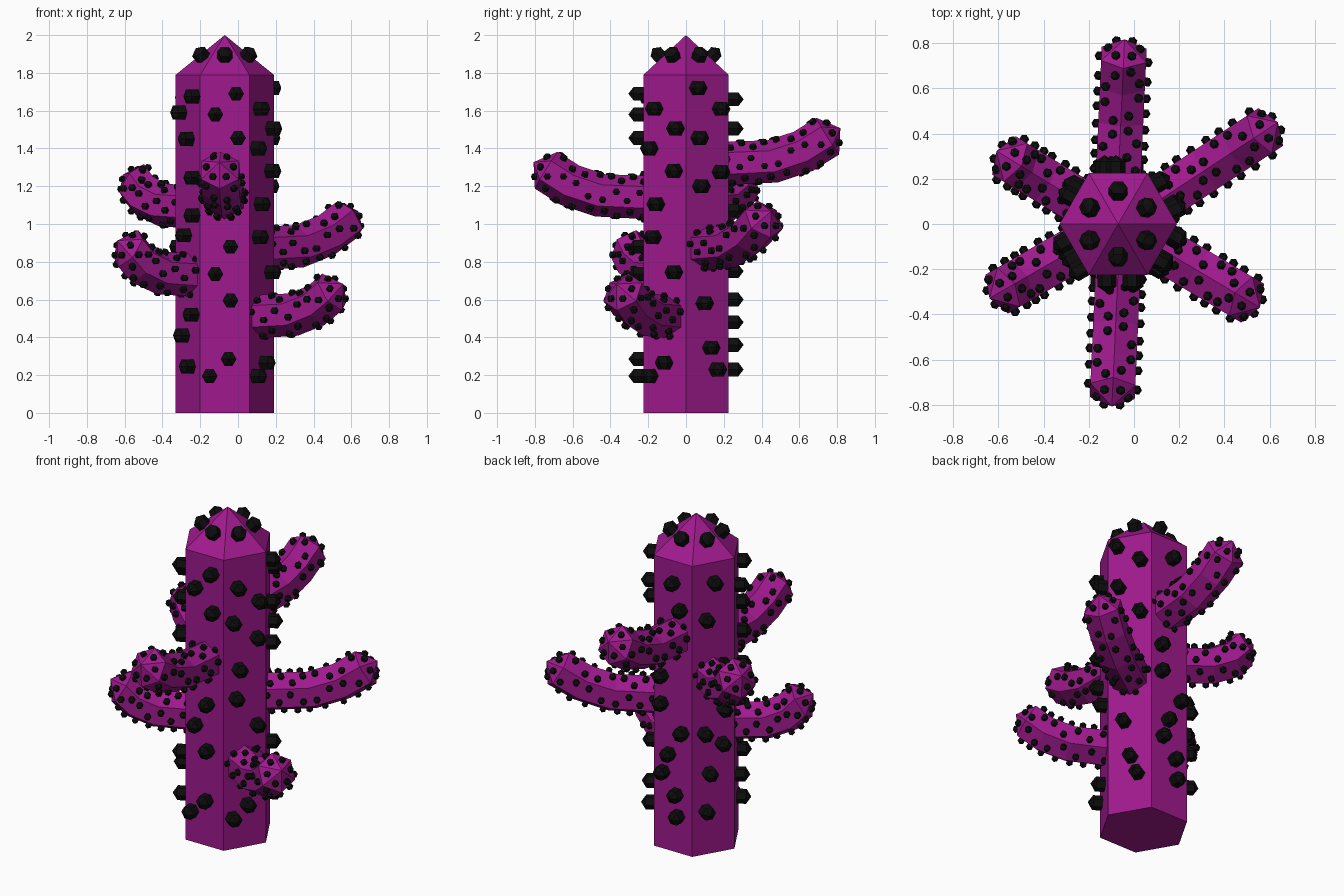
import bpy, bmesh, math
from mathutils import Vector

if "Cube" in bpy.data.objects:
    bpy.data.objects.remove(bpy.data.objects["Cube"])

CENTRE = Vector((-0.07, 0, 0))
UP = Vector((0, 0, 1))
APOTHEM = 0.26 * math.cos(math.pi / 6)


def material(name, rgb):
    m = bpy.data.materials.new(name)
    m.diffuse_color = (*rgb, 1)
    m.use_nodes = True
    m.node_tree.nodes["Principled BSDF"].inputs["Base Color"].default_value = m.diffuse_color
    return m


SKIN = material("magenta_skin", (0.35, 0.01, 0.27))
DARK = material("black_spine", (0.004, 0.004, 0.004))


def finish(bm, name, mat):
    bmesh.ops.recalc_face_normals(bm, faces=bm.faces)
    me = bpy.data.meshes.new(name)
    bm.to_mesh(me)
    bm.free()
    me.materials.append(mat)
    ob = bpy.data.objects.new(name, me)
    bpy.context.collection.objects.link(ob)


def hex_ring(c, u, v, r):
    return [c + r * (u * math.cos(i * math.pi / 3) + v * math.sin(i * math.pi / 3)) for i in range(6)]


def hex_tube(bm, rings, tip):
    """Six-sided tube through the rings, closed flat at the start and pointed at the end."""
    vs = [[bm.verts.new(p) for p in ring] for ring in rings]
    t = bm.verts.new(tip)
    bm.faces.new(vs[0])
    for a, b in zip(vs, vs[1:]):
        for i in range(6):
            j = (i + 1) % 6
            bm.faces.new((a[i], a[j], b[j], b[i]))
    for i in range(6):
        bm.faces.new((vs[-1][i], vs[-1][(i + 1) % 6], t))


def spine(bm, p, n, r, h):
    """Small pointed hexagonal stud standing on a surface."""
    n = n.normalized()
    u = n.cross(UP).normalized()
    v = n.cross(u)
    hex_tube(bm, [hex_ring(p - n * 0.1 * h, u, v, r), hex_ring(p + n * 0.65 * h, u, v, r)], p + n * h)


# Trunk: hexagonal column with a pyramid top
X, Y = Vector((1, 0, 0)), Vector((0, 1, 0))
bm = bmesh.new()
hex_tube(bm, [hex_ring(CENTRE, X, Y, 0.26), hex_ring(CENTRE + UP * 1.79, X, Y, 0.26)], CENTRE + UP * 2)
finish(bm, "trunk", SKIN)

# Trunk spines: (offset across the face, height) for each side
trunk_spines = {
    30: [(-.07, 1.72), (.07, 1.61), (-.06, 1.455), (.07, 1.275), (-.05, 1.2), (-.03, .58), (.01, .345), (.05, .23)],
    90: [(.01, 1.66), (.06, 1.505), (-.07, 1.07), (-.07, .9), (.07, .75), (-.02, .6), (-.06, .48), (.03, .36),
         (.04, .23)],
    150: [(0, 1.67), (-.05, 1.45), (.06, .88), (-.06, .75), (.05, .67), (-.03, .5), (-.05, .27)],
    210: [(.09, 1.675), (-.05, 1.59), (.03, 1.45), (.09, 1.245), (.09, 1.045), (0, .94), (.08, .52), (-.02, .41),
          (.04, .245)],
    270: [(.06, 1.69), (-.05, 1.58), (.07, 1.455), (.03, .88), (-.05, .735), (.03, .595), (.02, .285), (-.08, .195)],
    330: [(-.05, 1.61), (.08, 1.505), (-.08, 1.4), (.07, 1.28), (-.04, 1.105), (-.06, .93), (.07, .745), (.01, .265),
          (-.08, .195)],
}
bm = bmesh.new()
for deg, spots in trunk_spines.items():
    a = math.radians(deg)
    out, side = Vector((math.cos(a), math.sin(a), 0)), Vector((-math.sin(a), math.cos(a), 0))
    for u, z in spots:
        spine(bm, CENTRE + out * APOTHEM + side * u + UP * z, out, 0.042, 0.08)
    # one spine on each facet of the pyramid top
    spine(bm, CENTRE + out * 0.13 + UP * (2 - 0.21 * 0.13 / APOTHEM), out * 0.21 + UP * APOTHEM, 0.042, 0.07)
finish(bm, "trunk_spines", DARK)


def arm(name, deg, tip_deg, z0, reach, rise):
    """Upward-curving arm growing from the trunk side facing deg, with its own spines."""
    a, b = math.radians(deg), math.radians(tip_deg)
    base = CENTRE + 0.2 * Vector((math.cos(a), math.sin(a), 0)) + UP * z0
    end = CENTRE + reach * Vector((math.cos(b), math.sin(b), 0)) + UP * z0
    out = (end - base).normalized()
    side = out.cross(UP)
    d = (end - base).length
    path = [(0, 0, 0), (.41 * d, .08 * rise, 14), (.67 * d, .45 * rise, 27), (d - .08, rise, 32)]
    rings = []
    for r, z, tilt in path:
        t = math.radians(tilt)
        v = UP * math.cos(t) - out * math.sin(t)
        rings.append(hex_ring(base + out * r + UP * z, v, side, 0.115))
    t = math.radians(32)
    tip = base + out * (d - .08 + .08 * math.cos(t)) + UP * (rise + .08 * math.sin(t))
    bm = bmesh.new()
    hex_tube(bm, rings, tip)
    finish(bm, name, SKIN)

    bm = bmesh.new()
    for k, (lo, hi) in enumerate(zip(rings, rings[1:])):
        seg = path[k + 1][0] - path[k][0]
        n = max(2, round(seg / 0.07))
        for i in range(6):
            p, q, s, w = lo[i], lo[(i + 1) % 6], hi[i], hi[(i + 1) % 6]
            normal = ((p + q + s + w) / 4 - (sum(lo, Vector()) + sum(hi, Vector())) / 12)
            for m in range(n):
                f = (m + (0.35 if i % 2 else 0.65)) / n
                g = 0.3 if (m + k + i) % 2 else 0.7
                spine(bm, p.lerp(q, g).lerp(s.lerp(w, g), f), normal, 0.019, 0.03)
    last, mid = rings[-1], sum(rings[-1], Vector()) / 6
    for i in range(6):
        p, q = last[i], last[(i + 1) % 6]
        normal = (q - p).cross(tip - p)
        if normal.dot(tip - mid) < 0:
            normal.negate()
        spine(bm, (p + q + tip) / 3, normal, 0.019, 0.028)
    finish(bm, name + "_spines", DARK)


# Six arms, one on each side of the trunk
arm("arm_right_back", 30, 32.5, 0.87, 0.85, 0.155)
arm("arm_back", 90, 88, 1.32, 0.83, 0.145)
arm("arm_left_back", 150, 149, 1.09, 0.64, 0.13)
arm("arm_left_front", 210, 210, 0.73, 0.67, 0.14)
arm("arm_front", 270, 268, 1.14, 0.82, 0.145)
arm("arm_right_front", 330, 329.5, 0.51, 0.74, 0.13)
